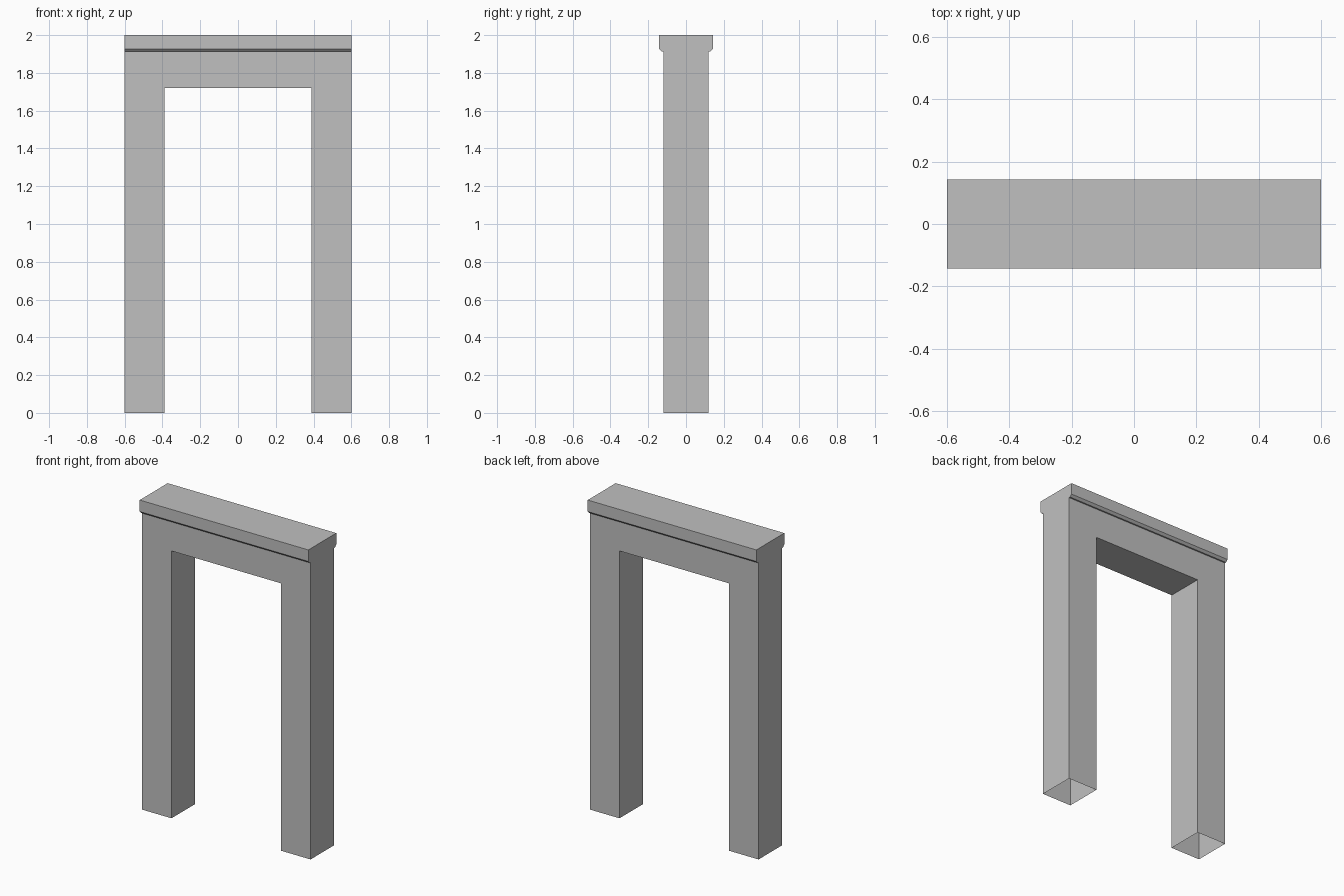
import bpy, bmesh
from mathutils import Vector

cube = bpy.data.objects.get("Cube")
if cube:
    bpy.data.objects.remove(cube, do_unlink=True)

# Main dimensions
HALF_WIDTH, HALF_OPENING = 0.60, 0.39
HALF_DEPTH, CAP_DEPTH, CHAMFER = 0.119, 0.142, 0.014
OPENING_TOP, CAP_BASE, TOP = 1.72, 1.912, 2.0

stone = bpy.data.materials.new("grey stone")
stone.use_nodes = True
colour = (0.53, 0.53, 0.53, 1)
stone.diffuse_color = colour
stone.node_tree.nodes["Principled BSDF"].inputs["Base Color"].default_value = colour


def prism(name, profile, sweep, open_heights=()):
    """Extrude a planar profile along sweep, leaving level faces at open_heights open."""
    bm = bmesh.new()
    face = bm.faces.new([bm.verts.new(p) for p in profile])
    ext = bmesh.ops.extrude_face_region(bm, geom=[face], use_keep_orig=True)
    moved = [v for v in ext["geom"] if isinstance(v, bmesh.types.BMVert)]
    bmesh.ops.translate(bm, verts=moved, vec=Vector(sweep))
    bmesh.ops.recalc_face_normals(bm, faces=bm.faces)
    gaps = [f for f in bm.faces
            if any(all(abs(v.co.z - h) < 1e-5 for v in f.verts) for h in open_heights)]
    bmesh.ops.delete(bm, geom=gaps, context="FACES")
    mesh = bpy.data.meshes.new(name)
    bm.to_mesh(mesh)
    bm.free()
    mesh.materials.append(stone)
    obj = bpy.data.objects.new(name, mesh)
    bpy.context.collection.objects.link(obj)
    return obj


def mirrored(half):
    """Complete a half outline by reflecting it across the centre."""
    return half + [(-a, z) for a, z in reversed(half)]


# Posts and lintel in one piece, hollow at the feet
arch = mirrored([(HALF_OPENING, OPENING_TOP), (HALF_OPENING, 0),
                 (HALF_WIDTH, 0), (HALF_WIDTH, CAP_BASE)])
prism("doorway_frame", [(x, -HALF_DEPTH, z) for x, z in arch],
      (0, 2 * HALF_DEPTH, 0), open_heights=(0, CAP_BASE))

# Overhanging cap with chamfered lower edges
cap = mirrored([(CAP_DEPTH - CHAMFER, CAP_BASE), (CAP_DEPTH, CAP_BASE + CHAMFER),
                (CAP_DEPTH, TOP)])
prism("cap_moulding", [(-HALF_WIDTH, y, z) for y, z in cap], (2 * HALF_WIDTH, 0, 0))
